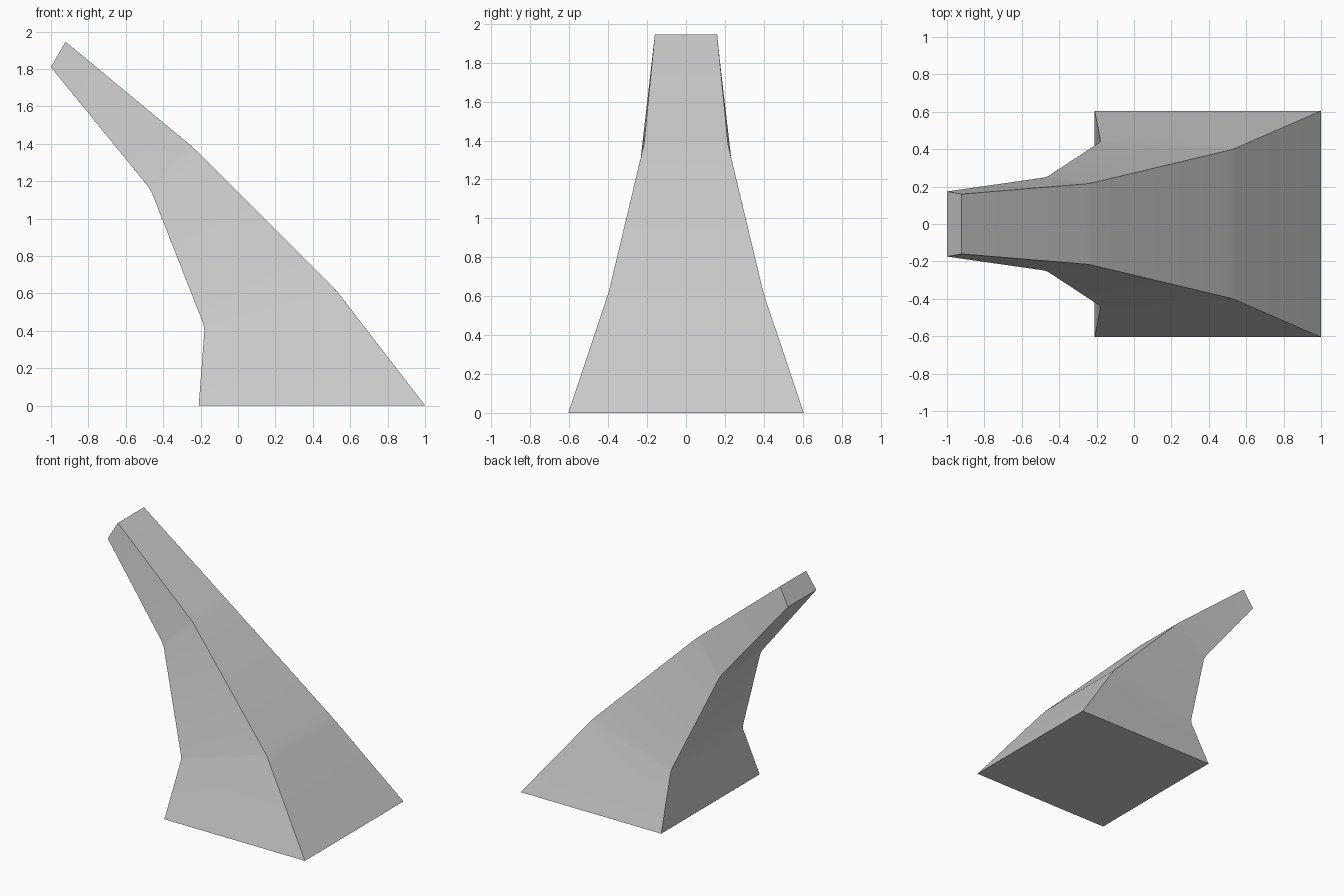
import bpy
import bmesh
import math

cube = bpy.data.objects.get("Cube")
if cube:
    bpy.data.objects.remove(cube, do_unlink=True)

# Single plain grey
grey = bpy.data.materials.new("plain grey")
grey.use_nodes = True
colour = (0.6, 0.6, 0.6, 1)
grey.diffuse_color = colour
grey.node_tree.nodes["Principled BSDF"].inputs["Base Color"].default_value = colour

# Cross-sections from foot to tip: inner edge and outer edge as (x, z, half width)
sections = [
    ((-0.21, 0.0, 0.605), (1.0, 0.0, 0.605)),
    ((-0.178, 0.42, 0.44), (0.53, 0.61, 0.40)),
    ((-0.468, 1.157, 0.25), (-0.24, 1.38, 0.216)),
    ((-1.0, 1.81, 0.174), (-0.922, 1.945, 0.16)),
]

# Loft the four-sided rings and cap both ends
bm = bmesh.new()
rings = []
for (xi, zi, wi), (xo, zo, wo) in sections:
    corners = [(xi, -wi, zi), (xo, -wo, zo), (xo, wo, zo), (xi, wi, zi)]
    rings.append([bm.verts.new(c) for c in corners])
for low, high in zip(rings, rings[1:]):
    for i in range(4):
        j = (i + 1) % 4
        bm.faces.new((low[i], low[j], high[j], high[i]))
bm.faces.new(rings[0][::-1])
bm.faces.new(rings[-1])
bmesh.ops.recalc_face_normals(bm, faces=bm.faces[:])

# Narrow soft creases where the column bends
bends = [bm.edges.get((ring[i], ring[(i + 1) % 4]))
         for ring in rings[1:-1] for i in range(4)]
bmesh.ops.bevel(bm, geom=bends, offset=0.02, segments=1,
                profile=0.5, affect='EDGES')

mesh = bpy.data.meshes.new("curved_support")
bm.to_mesh(mesh)
bm.free()
mesh.materials.append(grey)
support = bpy.data.objects.new("curved_support", mesh)
bpy.context.collection.objects.link(support)

# Smooth the bends, keep the long corners sharp
bpy.ops.object.select_all(action='DESELECT')
support.select_set(True)
bpy.context.view_layer.objects.active = support
bpy.ops.object.shade_smooth_by_angle(angle=math.radians(30))
